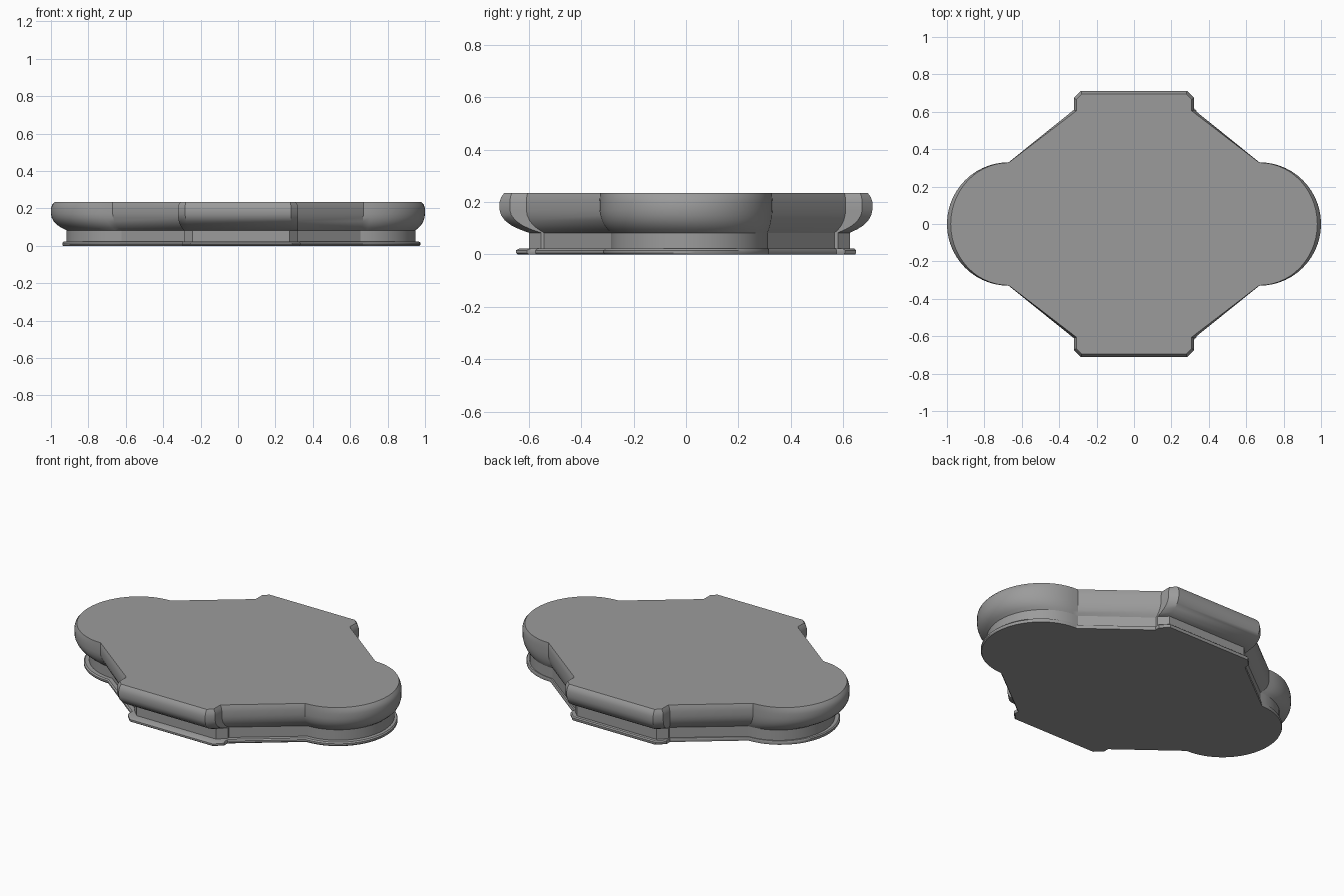
import bpy
import bmesh
import math

if "Cube" in bpy.data.objects:
    bpy.data.objects.remove(bpy.data.objects["Cube"], do_unlink=True)

grey = bpy.data.materials.new("stone grey")
GREY = (0.33, 0.33, 0.33, 1)
grey.diffuse_color = GREY
grey.use_nodes = True
grey.node_tree.nodes["Principled BSDF"].inputs["Base Color"].default_value = GREY

ARC_STEPS = 14


def outline(end, shoulder, join, tip, shift=(0, 0)):
    """Plan outline: chamfered straight ends, slanted flanks, rounded sides."""
    quarter = []
    for i in range(ARC_STEPS + 1):
        a = math.pi / 2 * i / ARC_STEPS
        quarter.append((join[0] + (tip - join[0]) * math.cos(a), join[1] * math.sin(a)))
    cut = end[1] - (shoulder[0] - end[0])
    quarter += [shoulder, (shoulder[0], max(cut, shoulder[1] + 0.01)), end]
    half = quarter + [(-x, y) for x, y in reversed(quarter)]
    full = half + [(x, -y) for x, y in reversed(half[1:-1])]
    return [(x + shift[0], y + shift[1]) for x, y in full]


def blend(a, b, t):
    return [(p[0] + (q[0] - p[0]) * t, p[1] + (q[1] - p[1]) * t) for p, q in zip(a, b)]


def loft(name, layers):
    """Closed solid through a stack of (outline, height) layers."""
    bm = bmesh.new()
    rings = [[bm.verts.new((x, y, z)) for x, y in pts] for pts, z in layers]
    n = len(rings[0])
    for low, high in zip(rings, rings[1:]):
        for i in range(n):
            j = (i + 1) % n
            bm.faces.new((low[i], low[j], high[j], high[i]))
    bm.faces.new(rings[0][::-1])
    bm.faces.new(rings[-1])
    bmesh.ops.recalc_face_normals(bm, faces=bm.faces)
    mesh = bpy.data.meshes.new(name)
    bm.to_mesh(mesh)
    bm.free()
    mesh.materials.append(grey)
    obj = bpy.data.objects.new(name, mesh)
    bpy.context.collection.objects.link(obj)
    bpy.ops.object.select_all(action="DESELECT")
    obj.select_set(True)
    bpy.context.view_layer.objects.active = obj
    bpy.ops.object.shade_smooth_by_angle(angle=math.radians(32))
    return obj


rim = outline((0.283, 0.712), (0.322, 0.61), (0.67, 0.33), 1.0)
top = outline((0.28, 0.694), (0.308, 0.605), (0.67, 0.328), 0.98)
neck = outline((0.26, 0.613), (0.306, 0.555), (0.64, 0.30), 0.933, (0.016, 0.013))
foot = outline((0.272, 0.65), (0.315, 0.575), (0.65, 0.317), 0.957, (0.018, 0))

# Thin foot plate with a softened upper edge
loft("base_flange", [(blend(foot, neck, 0.15), 0), (foot, 0.006), (foot, 0.016),
                     (blend(foot, neck, 0.25), 0.022)])

# Recessed upright wall
loft("neck", [(neck, 0.018), (neck, 0.09)])

# Thick slab with a rounded underside and a small top bevel
under = [(1, 0.083), (0.68, 0.096), (0.4, 0.111), (0.18, 0.13), (0.05, 0.15), (0, 0.17)]
layers = [(blend(rim, neck, t), z) for t, z in under]
layers += [(rim, 0.2), (blend(rim, top, 0.35), 0.22), (top, 0.235)]
loft("upper_slab", layers)
